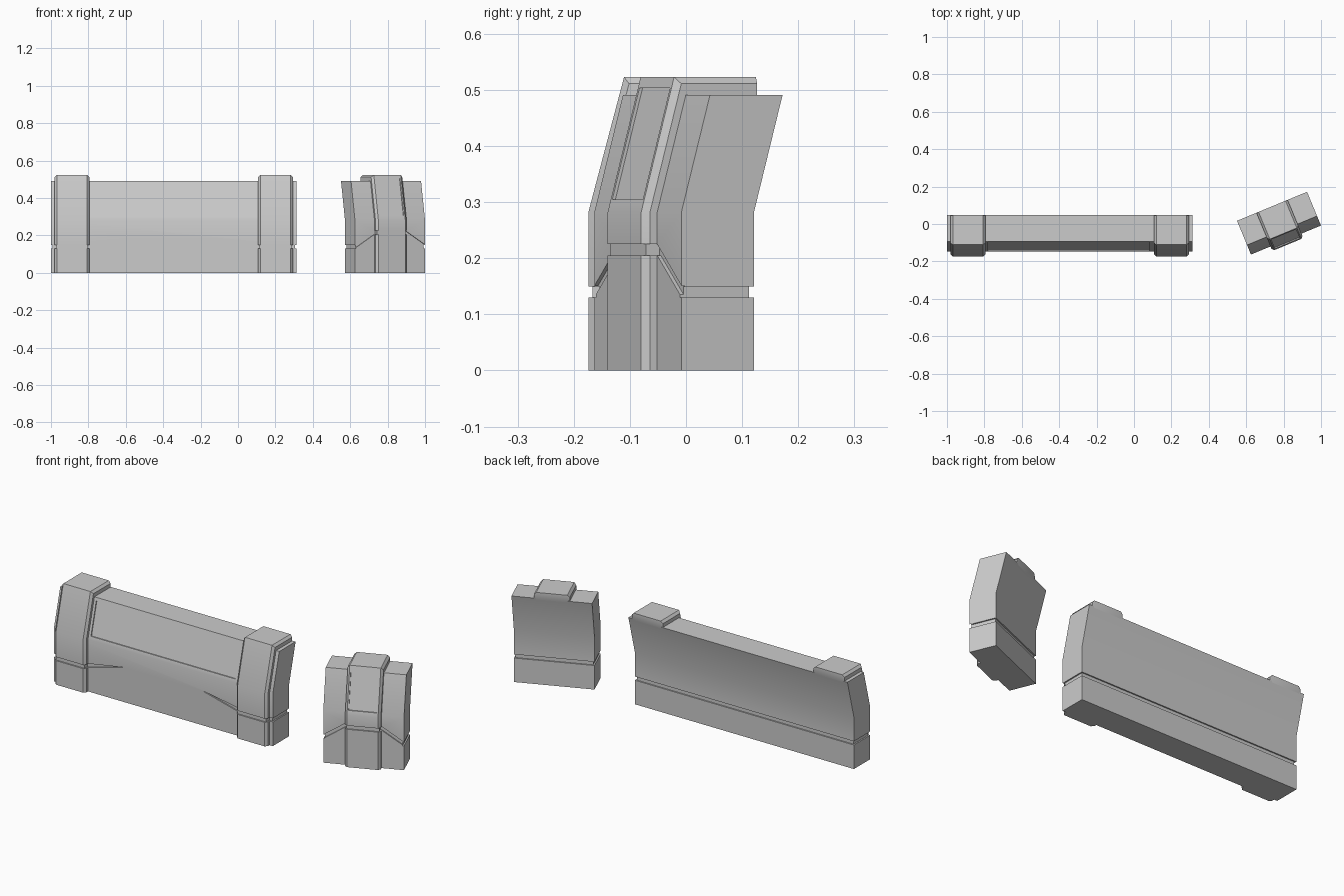
import bpy, bmesh, math

if "Cube" in bpy.data.objects:
    bpy.data.objects.remove(bpy.data.objects["Cube"])

KINK, LEAN = 0.282, 0.264          # height where the wall starts leaning back, and slope
FRONT, BACK, TOP = -0.148, -0.008, 0.491
PILLAR_FRONT, PILLAR_TOP = -0.174, 0.523
DEPTH, CHAMFER = 0.007, 0.012


def lean(y, z):
    return y + max(0, z - KINK) * LEAN


def loft(name, sections):
    """Solid skinned through (x, [(y, z), ...]) sections."""
    bm = bmesh.new()
    rings = [[bm.verts.new((x, y, z)) for y, z in pts] for x, pts in sections]
    for a, b in zip(rings, rings[1:]):
        for i in range(len(a)):
            j = (i + 1) % len(a)
            bm.faces.new((a[i], a[j], b[j], b[i]))
    bm.faces.new(rings[0])
    bm.faces.new(rings[-1])
    bmesh.ops.recalc_face_normals(bm, faces=bm.faces)
    mesh = bpy.data.meshes.new(name)
    bm.to_mesh(mesh)
    bm.free()
    ob = bpy.data.objects.new(name, mesh)
    bpy.context.collection.objects.link(ob)
    return ob


def rect(y0, y1, z0, z1):
    return [(y0, z0), (y1, z0), (y1, z1), (y0, z1)]


def cut(ob, sections):
    cutter = loft("cutter", sections)
    mod = ob.modifiers.new("cut", 'BOOLEAN')
    mod.object, mod.operation, mod.solver = cutter, 'DIFFERENCE', 'EXACT'
    bpy.context.view_layer.objects.active = ob
    bpy.ops.object.modifier_apply(modifier=mod.name)
    bpy.data.objects.remove(cutter)


def panel(ob, x0, x1, z0, z1, front, depth=0.006):
    """Shallow recess parallel to the leaning front face."""
    pts = [(lean(front, z) + d, z) for d, z in
           ((depth, z0), (depth, z1), (-0.1, z1), (-0.1, z0))]
    cut(ob, [(x0, pts), (x1, pts)])


def wall(name, half, groove):
    """Leaning slab, grooved on the back, ends and front."""
    pts = [(FRONT, 0), (FRONT, KINK), (lean(FRONT, TOP), TOP),
           (lean(BACK, TOP), TOP), (BACK, KINK), (BACK, 0)]
    ob = loft(name, [(-half, pts), (half, pts)])
    back = rect(BACK - DEPTH, 0.2, 0.13, 0.15)
    end = rect(-0.4, 0.3, 0.13, 0.15)
    cut(ob, [(-half - 0.1, back), (half + 0.1, back)])
    for s in (-1, 1):
        cut(ob, [(s * (half - DEPTH), end), (s * (half + 0.1), end)])
        cut(ob, [(s * x, rect(-0.4, FRONT + DEPTH, a, b)) for x, a, b in groove])
    return ob


def pillar(name, cx, half, gz):
    """Chamfered pillar hooked over the top of the wall, with a groove at gz."""
    def pts(c):
        f, t, b = PILLAR_FRONT + c, PILLAR_TOP - c, lean(BACK, TOP)
        return [(f, 0), (f, KINK), (lean(f, t), t), (b - c * 0.2, t),
                (b - c * 0.2, TOP - 0.003), (-0.05, KINK), (-0.05, 0)]
    ob = loft(name, [(cx - half, pts(CHAMFER)), (cx - half + CHAMFER, pts(0)),
                     (cx + half - CHAMFER, pts(0)), (cx + half, pts(CHAMFER))])
    slot = rect(-0.4, PILLAR_FRONT + DEPTH, gz, gz + 0.02)
    side = rect(-0.4, FRONT + 0.02, gz, gz + 0.02)
    cut(ob, [(cx - half - 0.1, slot), (cx + half + 0.1, slot)])
    for s in (-1, 1):
        cut(ob, [(cx + s * (half - DEPTH), side), (cx + s * (half + 0.1), side)])
    return ob


# Long barrier section with two end pillars
long_wall = wall("long_wall", 0.656,
                 [(0.243, 0.184, 0.186), (0.452, 0.13, 0.15), (0.7, 0.13, 0.15)])
panel(long_wall, -0.437, 0.428, 0.30, 0.475, FRONT)
long_parts = [long_wall,
              pillar("left_pillar", -0.544, 0.093, 0.13),
              pillar("right_pillar", 0.544, 0.093, 0.13)]
for ob in long_parts:
    ob.location.x = -0.344

# Short angled corner section with a central panelled pillar
short_wall = wall("short_wall", 0.2026,
                  [(0.05, 0.205, 0.225), (0.09, 0.205, 0.225), (0.204, 0.13, 0.15)])
short_pillar = pillar("short_pillar", 0, 0.09, 0.205)
panel(short_pillar, -0.071, 0.071, 0.305, 0.503, PILLAR_FRONT)
for ob in (short_wall, short_pillar):
    ob.location = (0.756, 0.051, 0)
    ob.rotation_euler.z = math.radians(22.5)

# Soft shading over the lean, sharp elsewhere
bpy.ops.object.select_all(action='DESELECT')
for ob in long_parts + [short_wall, short_pillar]:
    ob.select_set(True)
bpy.ops.object.shade_smooth_by_angle(angle=math.radians(30))
